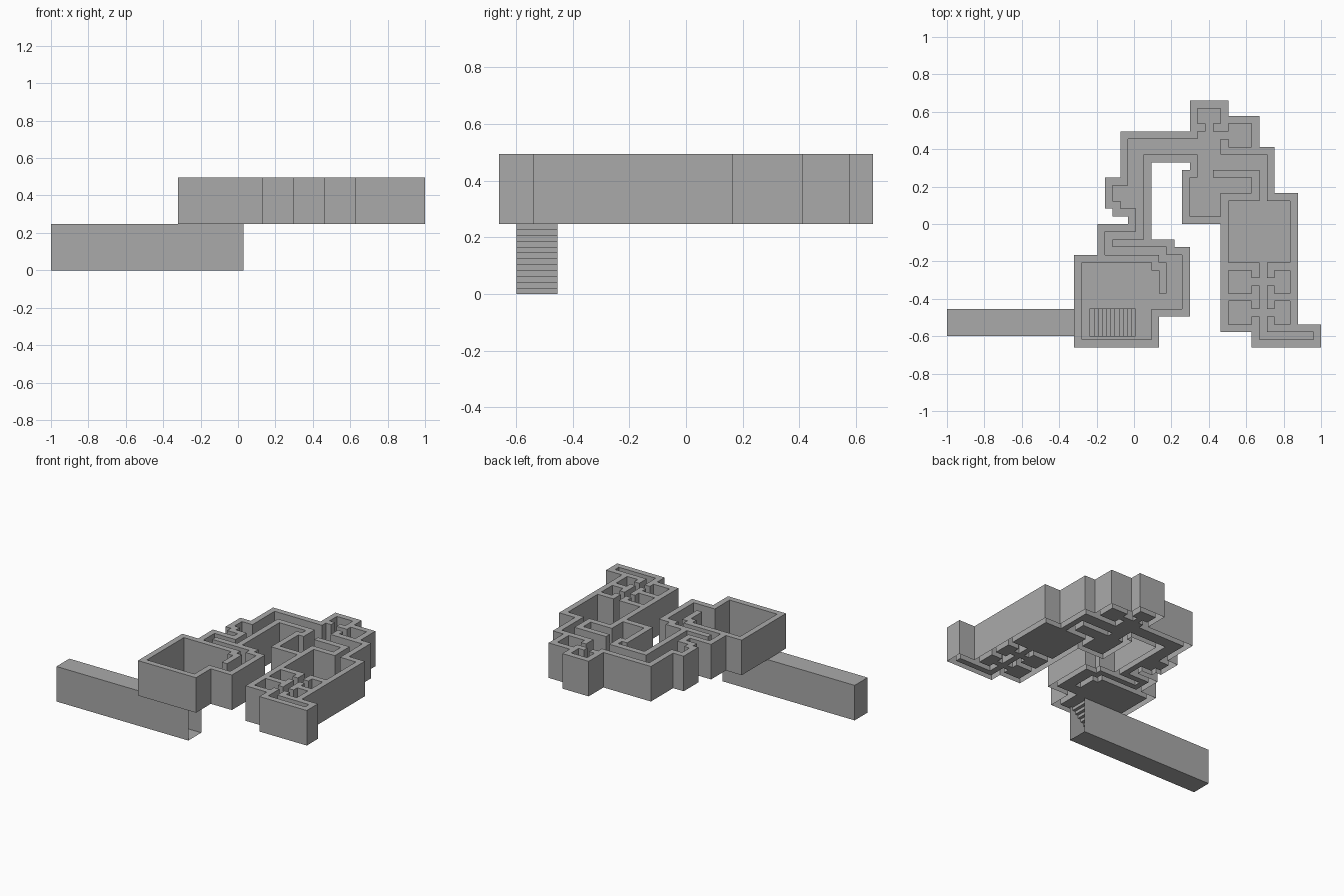
import bpy, bmesh, math

if "Cube" in bpy.data.objects:
    bpy.data.objects.remove(bpy.data.objects["Cube"])

U = 0.04125                      # one map square
X0, Y0 = -0.32, -0.66            # map corner
FLOOR, TOP = 6, 12               # heights in map squares

stone = bpy.data.materials.new("grey stone")
stone.diffuse_color = (0.4, 0.4, 0.4, 1)
stone.use_nodes = True
stone.node_tree.nodes["Principled BSDF"].inputs["Base Color"].default_value = stone.diffuse_color


def finish(name, quads):
    """Make a flat-faced object from quads given in map squares."""
    bm = bmesh.new()
    for q in quads:
        bm.faces.new([bm.verts.new((X0 + x * U, Y0 + y * U, z * U)) for x, y, z in q])
    bmesh.ops.remove_doubles(bm, verts=bm.verts, dist=1e-5)
    bmesh.ops.dissolve_limit(bm, angle_limit=math.radians(1), verts=bm.verts, edges=bm.edges)
    me = bpy.data.meshes.new(name)
    bm.to_mesh(me)
    bm.free()
    me.materials.append(stone)
    ob = bpy.data.objects.new(name, me)
    bpy.context.collection.objects.link(ob)
    return ob


def flat(x0, x1, y0, y1, z, up=True):
    q = [(x0, y0, z), (x1, y0, z), (x1, y1, z), (x0, y1, z)]
    return q if up else q[::-1]


# Walkable areas: x0, x1, y0, y1
rooms = [
    # entrance hall and its side passage
    (1, 10, 1, 11), (10, 11, 5, 10), (11, 12, 5, 7), (12, 14, 5, 12), (11, 12, 11, 13),
    # winding passage
    (4, 12, 12, 13), (4, 5, 13, 14), (4, 9, 14, 15), (8, 9, 15, 18),
    (7, 9, 18, 27), (5, 7, 19, 21), (6, 7, 18, 19),
    # north gallery and small chambers
    (9, 16, 25, 27), (16, 19, 25, 28), (17, 18, 28, 29), (16, 19, 29, 31),
    (19, 20, 27, 28), (20, 23, 26, 29),
    # middle room
    (16, 25, 23, 25), (16, 18, 22, 23), (15, 19, 17, 22), (19, 23, 20, 22),
    # great room and south corridor
    (24, 25, 19, 23), (20, 28, 11, 19), (24, 25, 1, 11), (25, 31, 1, 2),
]
for y in (3, 7):                 # paired cells with doorways
    rooms += [(20, 23, y, y + 3), (26, 28, y, y + 3), (23, 26, y + 1, y + 2)]

# Rasterise at half squares, then grow by one square for the walls
floor = {(i, j) for a, b, c, d in rooms
         for i in range(2 * a, 2 * b) for j in range(2 * c, 2 * d)}
solid = {(i + p, j + q) for i, j in floor for p in range(-2, 3) for q in range(-2, 3)} - floor
hole = {(i, j) for i in range(4, 17) for j in range(3, 10)}   # stairwell opening

floor_quads, wall_quads = [], []
for i, j in floor - hole:
    floor_quads.append(flat(i / 2, i / 2 + .5, j / 2, j / 2 + .5, FLOOR))
for i, j in solid:
    wall_quads.append(flat(i / 2, i / 2 + .5, j / 2, j / 2 + .5, TOP))
    corners = [(i, j), (i + 1, j), (i + 1, j + 1), (i, j + 1)]
    for k, (p, q) in enumerate([(0, -1), (1, 0), (0, 1), (-1, 0)]):
        if (i + p, j + q) not in solid:
            (ax, ay), (bx, by) = corners[k], corners[(k + 1) % 4]
            wall_quads.append([(ax / 2, ay / 2, FLOOR), (bx / 2, by / 2, FLOOR),
                               (bx / 2, by / 2, TOP), (ax / 2, ay / 2, TOP)])
finish("room_floors", floor_quads)
finish("room_walls", wall_quads)

# Lower tunnel, open at its inner end
L, R, F, B = -16.5, 8.5, 1.5, 5
finish("lower_tunnel", [
    flat(L, R, F, B, 0, False),
    flat(L, 1, F, B, FLOOR),
    [(L, F, 0), (R, F, 0), (R, F, FLOOR), (L, F, FLOOR)],
    [(R, B, 0), (L, B, 0), (L, B, FLOOR), (R, B, FLOOR)],
    [(L, B, 0), (L, F, 0), (L, F, FLOOR), (L, B, FLOOR)],
])

# Stairs rising from the tunnel into the hall
steps, start = 12, 2
run, rise = (R - start) / steps, FLOOR / steps
stair_quads = []
for s in range(steps):
    x, z = start + s * run, s * rise
    stair_quads.append([(x, B, z), (x, F, z), (x, F, z + rise), (x, B, z + rise)])
    stair_quads.append(flat(x, x + run, F, B, z + rise))
finish("stairs", stair_quads)
